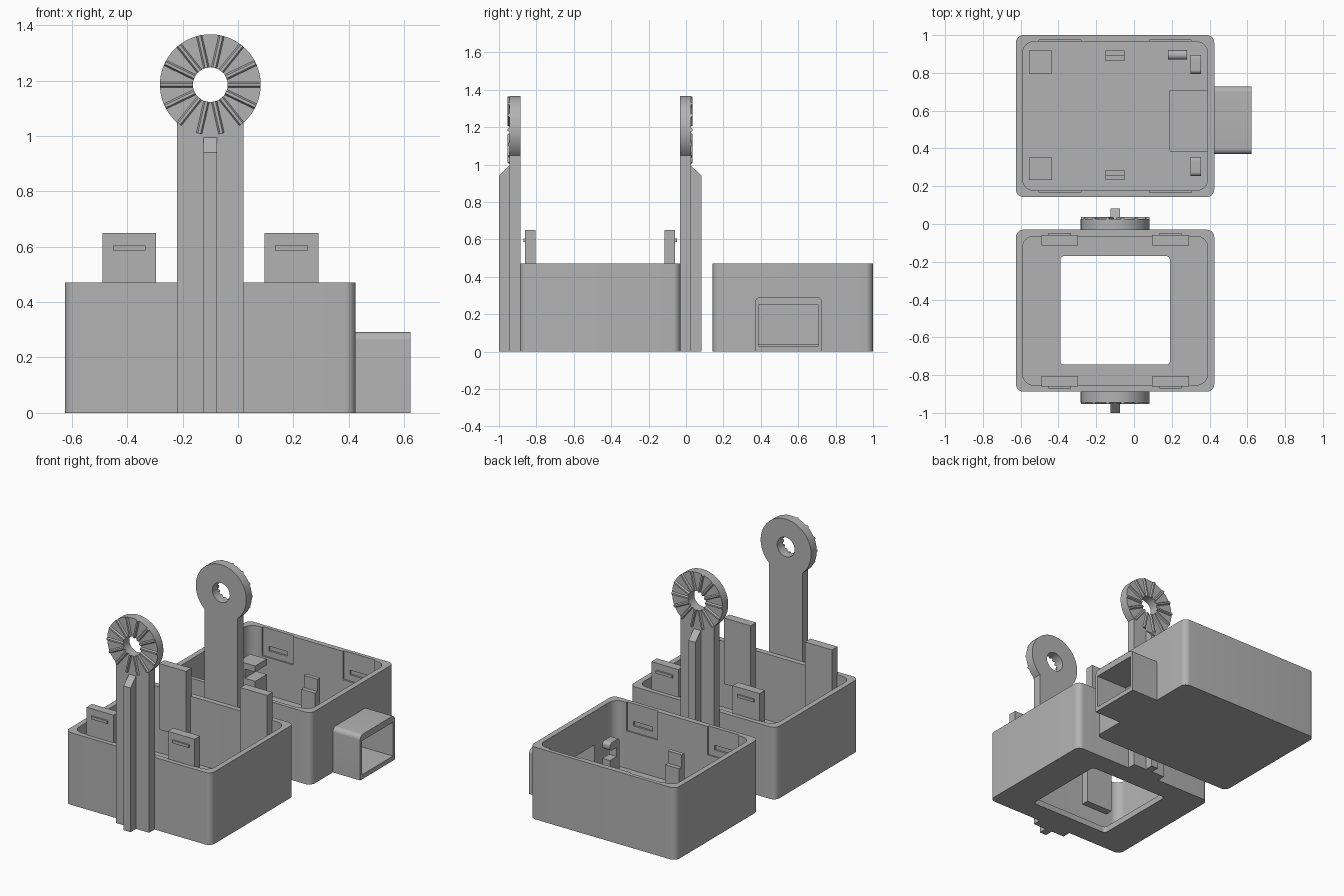
import bpy, math
from mathutils import Matrix, Vector

if "Cube" in bpy.data.objects:
    bpy.data.objects.remove(bpy.data.objects["Cube"])

grey = bpy.data.materials.new("plain grey")
grey.use_nodes = True
COLOUR = (0.45, 0.45, 0.45, 1)
grey.diffuse_color = COLOUR
grey.node_tree.nodes["Principled BSDF"].inputs["Base Color"].default_value = COLOUR

# Maps (profile u, profile v, depth) to x, y, z for each extrusion axis
AXES = {"x": lambda u, v, w: (w, u, v),
        "y": lambda u, v, w: (u, w, v),
        "z": lambda u, v, w: (u, v, w)}


def select(obj):
    bpy.ops.object.select_all(action="DESELECT")
    obj.select_set(True)
    bpy.context.view_layer.objects.active = obj


def prism(name, pts, axis, a, b):
    """Extrude a closed 2D profile between two depths."""
    a, b = min(a, b), max(a, b)
    n = len(pts)
    verts = [AXES[axis](u, v, w) for w in (a, b) for u, v in pts]
    faces = [list(range(n))[::-1], list(range(n, 2 * n))]
    faces += [(i, (i + 1) % n, n + (i + 1) % n, n + i) for i in range(n)]
    if axis == "y":
        faces = [f[::-1] for f in faces]
    mesh = bpy.data.meshes.new(name)
    mesh.from_pydata(verts, [], faces)
    mesh.materials.append(grey)
    obj = bpy.data.objects.new(name, mesh)
    bpy.context.collection.objects.link(obj)
    return obj


def box(name, x, y, z):
    x, y = sorted(x), sorted(y)
    pts = [(x[0], y[0]), (x[1], y[0]), (x[1], y[1]), (x[0], y[1])]
    return prism(name, pts, "z", *z)


def arc(cu, cv, r, start, end, steps):
    angles = [math.radians(start + (end - start) * i / steps) for i in range(steps + 1)]
    return [(cu + r * math.cos(t), cv + r * math.sin(t)) for t in angles]


def rounded(u0, u1, v0, v1, r):
    pts = []
    for k, (cu, cv) in enumerate([(u1 - r, v1 - r), (u0 + r, v1 - r),
                                  (u0 + r, v0 + r), (u1 - r, v0 + r)]):
        pts += arc(cu, cv, r, 90 * k, 90 * k + 90, 8)
    return pts


def combine(obj, other, operation="DIFFERENCE"):
    """Apply a boolean and remove the second solid."""
    select(obj)
    mod = obj.modifiers.new("boolean", "BOOLEAN")
    mod.operation, mod.object, mod.solver = operation, other, "EXACT"
    bpy.ops.object.modifier_apply(modifier=mod.name)
    bpy.data.objects.remove(other)


def smooth(obj):
    select(obj)
    bpy.ops.object.shade_smooth_by_angle(angle=math.radians(30))


X0, X1, TOP, FLOOR, WALL = -0.625, 0.425, 0.47, 0.04, 0.035
MID_X, EYE_Z = -0.1, 1.185


def tray(name, y0, y1):
    obj = prism(name, rounded(X0, X1, y0, y1, 0.04), "z", 0, TOP)
    cavity = rounded(X0 + WALL, X1 - WALL, y0 + WALL, y1 - WALL, 0.06)
    combine(obj, prism("cutter", cavity, "z", FLOOR, 1))
    return obj


# Front tray with a window in its floor
front_tray = tray("front_tray", -0.888, -0.03)
combine(front_tray, prism("cutter", rounded(-0.39, 0.19, -0.745, -0.17, 0.02), "z", -0.1, 0.2))
smooth(front_tray)

# Rear tray with a side port
rear_tray = tray("rear_tray", 0.143, 1.0)
shell = [(0.37, 0), (0.728, 0)] + arc(0.698, 0.262, 0.03, 0, 90, 8) \
    + arc(0.4, 0.262, 0.03, 90, 180, 8)
combine(rear_tray, prism("port", shell, "x", 0.41, 0.622), "UNION")
combine(rear_tray, box("cutter", (0.19, 0.7), (0.387, 0.708), (0.03, 0.25)))

# Latch recesses and slots in the rear tray walls
for s in (-1, 1):
    wall = 0.5715 + s * 0.3935
    for x in (-0.392, 0.193):
        combine(rear_tray, box("cutter", (x - 0.112, x + 0.112),
                               (wall - s * 0.02, wall + s * 0.01), (0.285, 0.6)))
        combine(rear_tray, box("cutter", (x - 0.068, x + 0.068),
                               (wall - s * 0.02, wall + s * 0.022), (0.325, 0.355)))
smooth(rear_tray)

# Arms, ribs and latch tabs on both sides of the front tray
for s, side in ((-1, "front"), (1, "rear")):
    def at(d):
        return -0.459 + s * d

    half = 0.12
    dip = math.degrees(math.acos(half / 0.182))
    outline = [(MID_X - half, 0), (MID_X + half, 0)] \
        + arc(MID_X, EYE_Z, 0.182, -dip, 180 + dip, 56)
    arm = prism(side + "_arm", outline, "y", at(0.427), at(0.485))
    combine(arm, prism("cutter", arc(MID_X, EYE_Z, 0.063, 0, 352.5, 47), "y", -2, 2))
    smooth(arm)

    # Radial teeth on the outer face of the eye
    tooth_profile = [(-0.012, -0.003), (0.012, -0.003), (0.005, 0.01), (-0.005, 0.01)]
    for i in range(14):
        tooth = prism(f"{side}_tooth_{i + 1}", tooth_profile, "x", 0.062, 0.181)
        face_out = Matrix.Rotation(math.radians(90), 4, "X") if s < 0 \
            else Matrix.Rotation(math.radians(-90), 4, "X")
        turn = Matrix.Rotation(2 * math.pi * i / 14, 4, "Y")
        tooth.data.transform(Matrix.Translation(Vector((MID_X, at(0.485), EYE_Z))) @ turn @ face_out)

    rib = [(at(0.48), 0), (at(0.541), 0), (at(0.541), 0.94), (at(0.48), 1.0)]
    if s < 0:
        rib.reverse()
    prism(side + "_rib", rib, "x", MID_X - 0.025, MID_X + 0.025)

    for x, hand in ((-0.393, "right"), (0.193, "left")):
        box(f"{side}_{hand}_tab", (x - 0.097, x + 0.097), (at(0.345), at(0.401)), (0.22, 0.65))
        box(f"{side}_{hand}_catch", (x - 0.059, x + 0.059), (at(0.4), at(0.411)), (0.587, 0.605))

# Board supports inside the rear tray
for s, side in ((-1, "front"), (1, "rear")):
    y = 0.575 + s * 0.283
    box(side + "_corner_base", (-0.555, -0.435), (y - 0.06, y + 0.06), (0.03, 0.2))
    box(side + "_corner_stem", (-0.555, -0.51), (y - 0.06, y + 0.06), (0.19, 0.27))
    box(side + "_corner_cap", (-0.555, -0.435), (y - 0.06, y + 0.06), (0.26, 0.3))

    y = 0.575 + s * 0.317
    box(side + "_step_low", (-0.15, -0.05), (y, y - s * 0.028), (0.03, 0.2))
    box(side + "_step_high", (-0.15, -0.05), (y, y + s * 0.026), (0.03, 0.28))

    # Small hooks beside the port
    y = 0.575 + s * 0.27
    box(side + "_hook_base", (0.3, 0.355), (y - 0.05, y + 0.05), (0.03, 0.16))
    box(side + "_hook_stem", (0.3, 0.355), (y + s * 0.02, y + s * 0.05), (0.15, 0.24))
    smooth(prism(side + "_hook_cap", rounded(y - 0.05, y + 0.05, 0.22, 0.27, 0.02),
                 "x", 0.3, 0.355))

# Rounded clip near the rear wall
clip = [(0.87, 0.03), (0.92, 0.03)] + arc(0.895, 0.225, 0.025, 0, 180, 12)
smooth(prism("round_clip", clip, "x", 0.18, 0.28))
